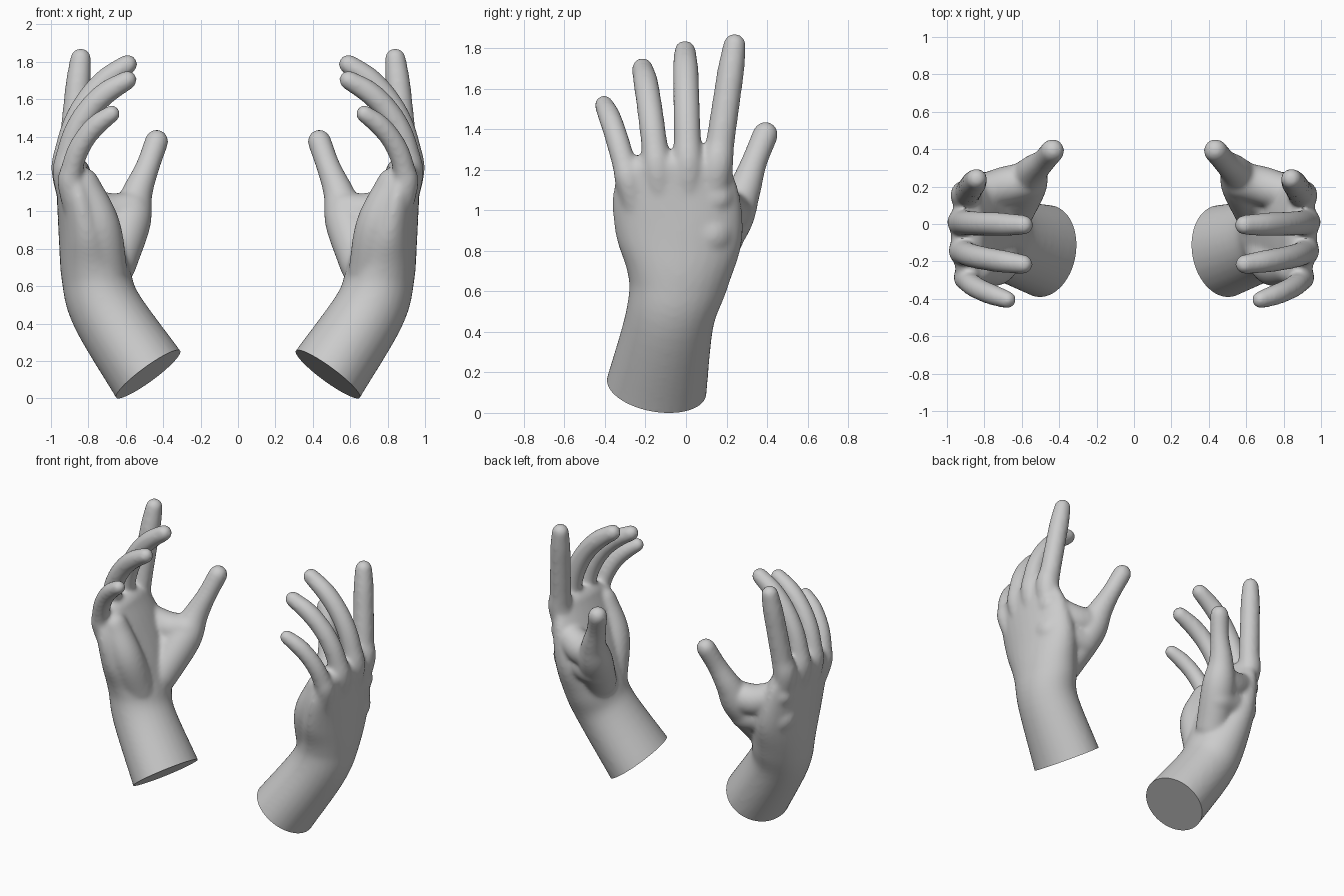
import bpy, bmesh, math
from mathutils import Vector

if "Cube" in bpy.data.objects:
    bpy.data.objects.remove(bpy.data.objects["Cube"])


def spline(rows, steps=6):
    # Smooth path through rows of (x, y, z, half_thickness, half_width)
    rows = [Vector(r if len(r) == 5 else (*r, r[3])) for r in rows]
    pts = [2 * rows[0] - rows[1]] + rows + [2 * rows[-1] - rows[-2]]
    out = []
    for i in range(1, len(pts) - 2):
        p0, p1, p2, p3 = pts[i - 1:i + 3]
        for k in range(steps):
            t = k / steps
            out.append(p1 + 0.5 * t * (p2 - p0 + t * (2 * p0 - 5 * p1 + 4 * p2 - p3
                                                      + t * (3 * p1 - p0 - 3 * p2 + p3))))
    return out + [rows[-1]]


def loft(bm, rows, n=28):
    # Tube of ellipses along a path with rounded ends
    path = spline(rows)
    secs = []
    for i, p in enumerate(path):
        d = path[min(i + 1, len(path) - 1)] - path[max(i - 1, 0)]
        secs.append((Vector(p[:3]), Vector(d[:3]).normalized(), p[3], p[4]))

    def cap(s, sign):
        c, t, a, b = s
        turns = [0.29 * k for k in range(1, 6)]
        return [(c + sign * t * min(a, b) * math.sin(u), t, a * math.cos(u), b * math.cos(u)) for u in turns]

    secs = cap(secs[0], -1)[::-1] + secs + cap(secs[-1], 1)
    rings = []
    for c, t, a, b in secs:
        w = Vector((0, 1, 0))
        w = (w - t * w.dot(t)).normalized()
        q = t.cross(w)
        turn = math.tau / n
        rings.append([bm.verts.new(c + q * a * math.cos(turn * k) + w * b * math.sin(turn * k))
                      for k in range(n)])
    faces = []
    for r, s in zip(rings, rings[1:]):
        faces += [bm.faces.new((r[k], r[(k + 1) % n], s[(k + 1) % n], s[k])) for k in range(n)]
    faces += [bm.faces.new(rings[0][::-1]), bm.faces.new(rings[-1])]
    bmesh.ops.recalc_face_normals(bm, faces=faces)


def finger(bm, x, y, z, length, curl, drift, r):
    # Starts inside the palm, then bends evenly from upright to the curl angle
    rows = [(x - .06, y * .8, z - .24, r * .9), (x, y, z, r)]
    for k in range(5):
        a = math.radians(5 + (curl - 5) * k / 4)
        x -= math.sin(a) * length / 5
        z += math.cos(a) * length / 5
        y += drift / 5
        rows.append((x, y, z, r * (.7 if k == 4 else .88 - .02 * k)))
    loft(bm, rows)


bm = bmesh.new()
# Forearm, wrist and palm, extended below the cut
cut_centre = Vector((.48, -.145, .125))
arm = [(*cut_centre, .213, .25), (.70, -.08, .46, .195, .22), (.76, -.04, .65, .185, .25),
       (.80, -.03, .85, .16, .31), (.845, -.05, 1.05, .125, .315), (.885, -.06, 1.20, .095, .28)]
below = Vector(arm[0]) + 0.35 * (Vector(arm[0]) - Vector(arm[1]))
loft(bm, [tuple(below)] + arm)
# Index, middle, ring and little finger
finger(bm, .90, .15, 1.20, .615, 6, .09, .081)
finger(bm, .92, .01, 1.20, .70, 54, -.015, .077)
finger(bm, .915, -.14, 1.18, .645, 59, -.075, .075)
finger(bm, .895, -.28, 1.13, .465, 54, -.125, .068)
# Thumb
loft(bm, [(.66, .05, .71, .115), (.58, .21, .94, .115), (.54, .285, 1.09, .084),
          (.485, .335, 1.23, .065), (.435, .392, 1.37, .064)])
# Web between thumb and index
loft(bm, [(.57, .23, 1.0, .10), (.70, .20, .99, .105), (.87, .15, 1.06, .09)])
loft(bm, [(.61, .17, .86, .115), (.83, .12, .88, .125)])
# Heel of the palm
loft(bm, [(.70, -.14, .67, .11), (.74, -.22, .92, .11), (.83, -.235, 1.14, .09)])

mesh = bpy.data.meshes.new("hand_parts")
bm.to_mesh(mesh)
bm.free()
raw = bpy.data.objects.new("hand_parts", mesh)
bpy.context.collection.objects.link(raw)

# Fuse the parts into one skin and relax the joins
fuse = raw.modifiers.new("fuse", 'REMESH')
fuse.mode = 'VOXEL'
fuse.voxel_size = 0.012
relax = raw.modifiers.new("relax", 'SMOOTH')
relax.factor = 0.5
relax.iterations = 18
fused = bpy.data.meshes.new_from_object(raw.evaluated_get(bpy.context.evaluated_depsgraph_get()))
bpy.data.objects.remove(raw)

# Matching pair of hands
for name, side in (("right_hand", 1), ("left_hand", -1)):
    bm = bmesh.new()
    bm.from_mesh(fused)
    # Flat cut at the end of the forearm
    cut = bmesh.ops.bisect_plane(bm, geom=bm.verts[:] + bm.edges[:] + bm.faces[:],
                                 plane_co=cut_centre, plane_no=(.735, .2, 1), clear_inner=True)
    edges = [e for e in cut['geom_cut'] if isinstance(e, bmesh.types.BMEdge)]
    bmesh.ops.contextual_create(bm, geom=edges)
    low = min(v.co.z for v in bm.verts)
    for v in bm.verts:
        v.co.z -= low
        v.co.x *= side
    bmesh.ops.recalc_face_normals(bm, faces=bm.faces[:])
    me = bpy.data.meshes.new(name)
    bm.to_mesh(me)
    bm.free()
    ob = bpy.data.objects.new(name, me)
    bpy.context.collection.objects.link(ob)
    bpy.ops.object.select_all(action='DESELECT')
    ob.select_set(True)
    bpy.context.view_layer.objects.active = ob
    bpy.ops.object.shade_smooth_by_angle(angle=math.radians(40))
